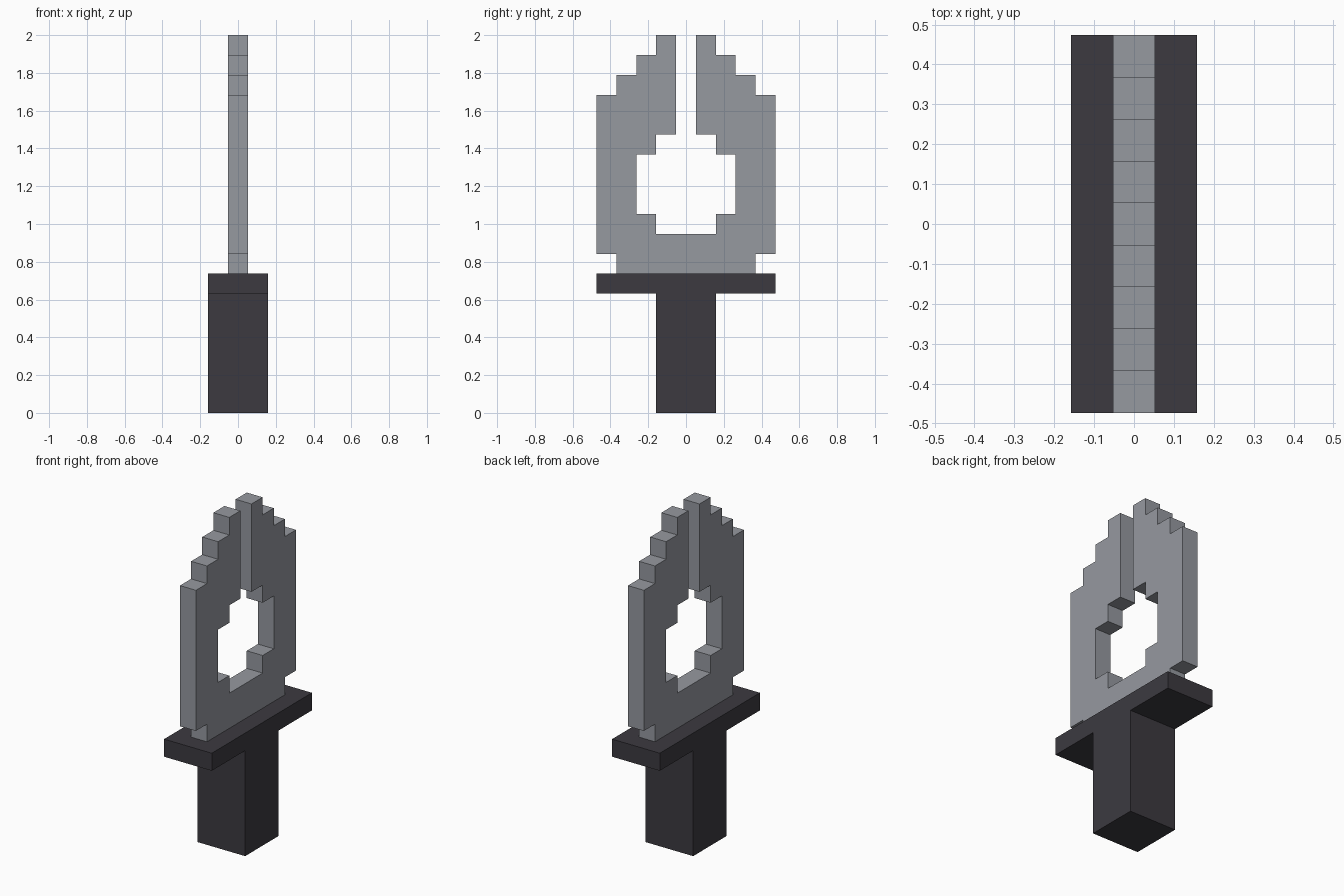
import bpy
import bmesh

old = bpy.data.objects.get("Cube")
if old:
    bpy.data.objects.remove(old, do_unlink=True)

U = 2 / 19  # one block of the stepped design


def material(name, color):
    mat = bpy.data.materials.new(name)
    mat.use_nodes = True
    mat.diffuse_color = color
    bsdf = next(n for n in mat.node_tree.nodes if n.type == "BSDF_PRINCIPLED")
    bsdf.inputs["Base Color"].default_value = color
    return mat


def slab(name, outline, width, mat):
    """Extrude a side outline (y, z in blocks) along x, centred on x = 0."""
    bm = bmesh.new()
    verts = [bm.verts.new((-width * U / 2, y * U, z * U)) for y, z in outline]
    face = bm.faces.new(verts)
    result = bmesh.ops.extrude_face_region(bm, geom=[face])
    moved = [g for g in result["geom"] if isinstance(g, bmesh.types.BMVert)]
    bmesh.ops.translate(bm, verts=moved, vec=(width * U, 0, 0))
    bmesh.ops.recalc_face_normals(bm, faces=bm.faces)
    mesh = bpy.data.meshes.new(name)
    bm.to_mesh(mesh)
    bm.free()
    mesh.materials.append(mat)
    obj = bpy.data.objects.new(name, mesh)
    bpy.context.collection.objects.link(obj)
    return obj


def mirrored(half):
    return half + [(-y, z) for y, z in reversed(half)]


steel = material("steel grey", (0.305, 0.319, 0.352, 1))
dark = material("dark charcoal", (0.045, 0.042, 0.051, 1))

# Handle and crossguard
slab("handle", mirrored([(1.5, 0), (1.5, 6)]), 3, dark)
slab("crossguard", mirrored([(4.5, 6), (4.5, 7)]), 3, dark)

# Blade: stepped outer edge going up, then the slot and the opening going down
outer = [(3.5, 7), (3.5, 8), (4.5, 8), (4.5, 16), (3.5, 16), (3.5, 17),
         (2.5, 17), (2.5, 18), (1.5, 18), (1.5, 19)]
inner = [(0.5, 19), (0.5, 14), (1.5, 14), (1.5, 13), (2.5, 13), (2.5, 10),
         (1.5, 10), (1.5, 9)]
slab("split_blade", mirrored(outer + inner), 1, steel)
